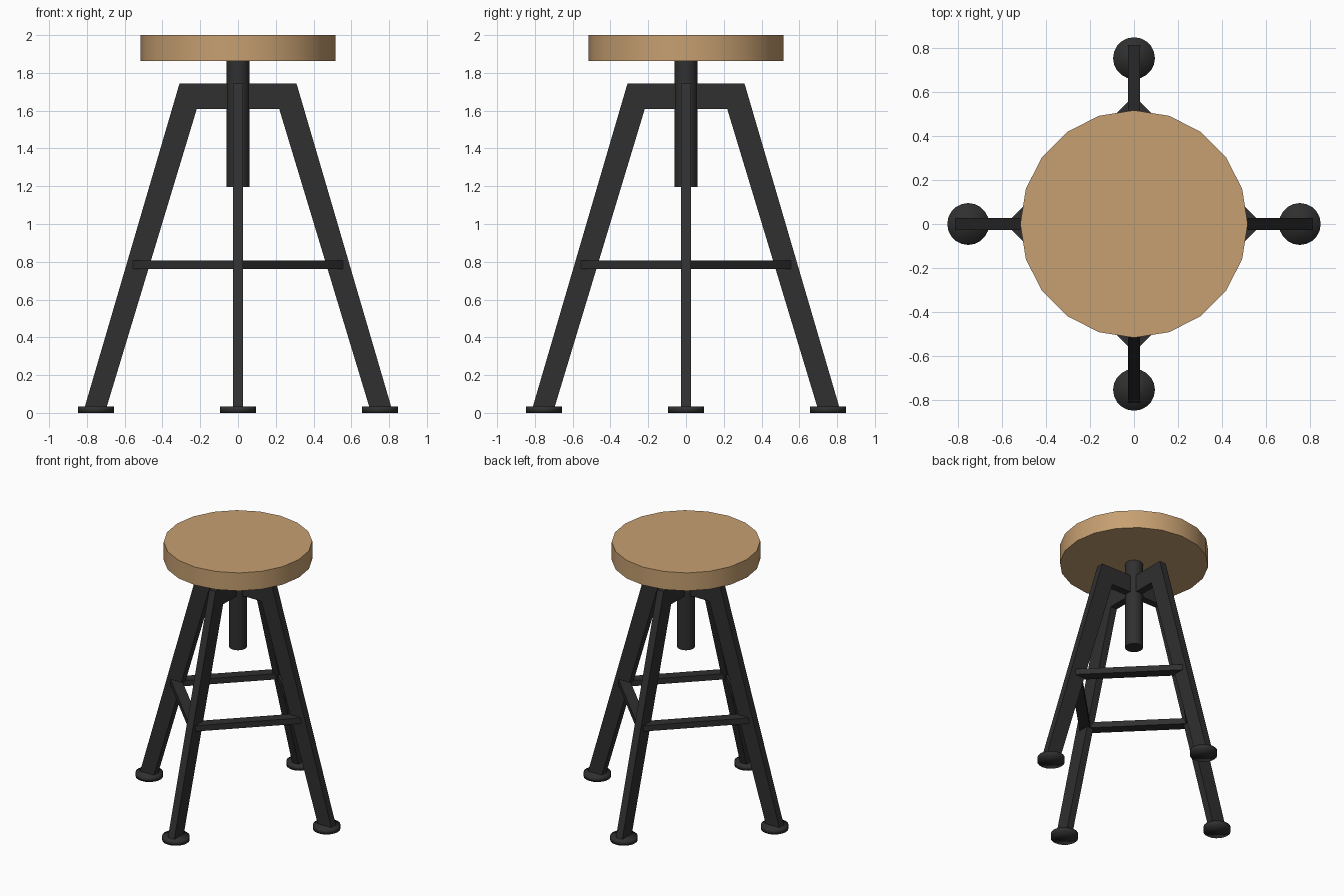
import bpy, bmesh, math
from mathutils import Matrix

if "Cube" in bpy.data.objects:
    bpy.data.objects.remove(bpy.data.objects["Cube"])


def material(name, rgb):
    m = bpy.data.materials.new(name)
    m.diffuse_color = (*rgb, 1.0)
    m.use_nodes = True
    m.node_tree.nodes["Principled BSDF"].inputs["Base Color"].default_value = m.diffuse_color
    return m


WOOD = material("tan wood", (0.57, 0.35, 0.165))
METAL = material("dark metal", (0.029, 0.029, 0.029))


def finish(bm, name, mat):
    bmesh.ops.recalc_face_normals(bm, faces=bm.faces)
    mesh = bpy.data.meshes.new(name)
    bm.to_mesh(mesh)
    bm.free()
    mesh.materials.append(mat)
    obj = bpy.data.objects.new(name, mesh)
    bpy.context.collection.objects.link(obj)
    return obj


def cylinder(name, radius, z0, z1, mat, x=0.0, y=0.0, smooth_caps=False):
    bm = bmesh.new()
    bmesh.ops.create_cone(bm, cap_ends=True, segments=20, radius1=radius,
                          radius2=radius, depth=z1 - z0,
                          matrix=Matrix.Translation((x, y, (z0 + z1) / 2)))
    for f in bm.faces:
        f.smooth = True
    if not smooth_caps:
        # keep the rims crisp
        for e in bm.edges:
            e.smooth = e.calc_face_angle(0) < math.radians(40)
    return finish(bm, name, mat)


def leg_frame(name, angle):
    # Bent A-shaped profile, extruded to a flat bar
    half = [(0.31, 1.743), (0.817, 0.012), (0.701, 0.012), (0.218, 1.61)]
    profile = half + [(-x, z) for x, z in reversed(half)]
    t = 0.027
    bm = bmesh.new()
    face = bm.faces.new([bm.verts.new((x, -t, z)) for x, z in profile])
    ext = bmesh.ops.extrude_face_region(bm, geom=[face])
    verts = [v for v in ext["geom"] if isinstance(v, bmesh.types.BMVert)]
    bmesh.ops.translate(bm, vec=(0, 2 * t, 0), verts=verts)
    bmesh.ops.rotate(bm, verts=bm.verts, cent=(0, 0, 0),
                     matrix=Matrix.Rotation(angle, 3, 'Z'))
    return finish(bm, name, METAL)


def footrest(name, angle):
    # Flat bar between two neighbouring legs
    reach = 0.528
    bm = bmesh.new()
    size = Matrix.Diagonal((0.076, reach * math.sqrt(2), 0.044, 1))
    place = Matrix.Translation((reach / math.sqrt(2), 0, 0.785))
    bmesh.ops.create_cube(bm, size=1.0,
                          matrix=Matrix.Rotation(angle, 4, 'Z') @ place @ size)
    return finish(bm, name, METAL)


# Seat and its adjusting post
cylinder("seat", 0.516, 1.862, 2.0, WOOD)
cylinder("seat_post", 0.062, 1.195, 1.865, METAL)

# Two crossing leg frames
leg_frame("side_leg_frame", 0)
leg_frame("front_back_leg_frame", math.pi / 2)

# Feet and footrest bars, one per quarter turn
for i, side in enumerate(("right", "back", "left", "front")):
    a = i * math.pi / 2
    cylinder(side + "_foot", 0.095, 0.0, 0.034, METAL,
             0.752 * math.cos(a), 0.752 * math.sin(a), smooth_caps=True)
for i, corner in enumerate(("back_right", "back_left", "front_left", "front_right")):
    footrest(corner + "_footrest", math.pi / 4 + i * math.pi / 2)
